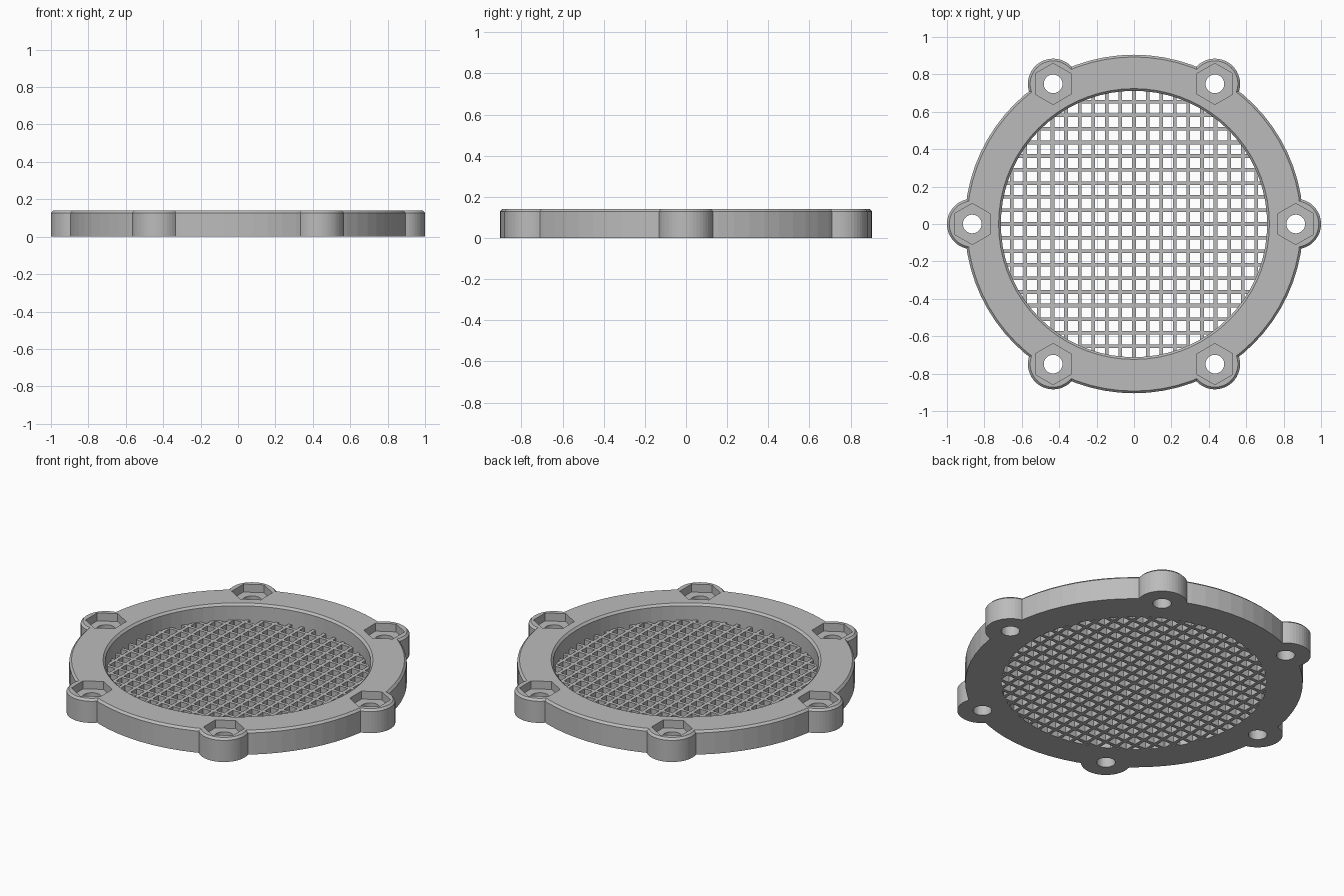
import bpy
import bmesh
from math import cos, sin, pi, radians
from mathutils import Matrix, Vector

if "Cube" in bpy.data.objects:
    bpy.data.objects.remove(bpy.data.objects["Cube"], do_unlink=True)

HEIGHT, CHAMFER = 0.14, 0.012
RING_OUT, RING_IN = 0.905, 0.712
LUG_R, LUG_PITCH = 0.135, 0.865
HEX_R, HEX_DEPTH, BOLT_R = 0.11, 0.047, 0.05
GRILLE_TOP, PITCH, HOLE = 0.045, 0.0727, 0.053
SIDES = 72

grey = bpy.data.materials.new("plain grey")
grey.use_nodes = True
COLOUR = (0.5, 0.5, 0.5, 1)
grey.diffuse_color = COLOUR
grey.node_tree.nodes["Principled BSDF"].inputs["Base Color"].default_value = COLOUR


def finish(bm, name):
    bmesh.ops.recalc_face_normals(bm, faces=bm.faces)
    mesh = bpy.data.meshes.new(name)
    bm.to_mesh(mesh)
    bm.free()
    mesh.materials.append(grey)
    ob = bpy.data.objects.new(name, mesh)
    bpy.context.collection.objects.link(ob)
    return ob


def add_lathe(bm, profile, sides, centre=(0, 0), closed=False, turn=0.0):
    """Spin (radius, z) points round a vertical axis; cap open ends."""
    rings = []
    for r, z in profile:
        rings.append([bm.verts.new((centre[0] + r * cos(2 * pi * i / sides + turn),
                                    centre[1] + r * sin(2 * pi * i / sides + turn), z))
                      for i in range(sides)])
    pairs = list(zip(rings, rings[1:]))
    if closed:
        pairs.append((rings[-1], rings[0]))
    else:
        bm.faces.new(rings[0])
        bm.faces.new(rings[-1])
    for a, b in pairs:
        for i in range(sides):
            j = (i + 1) % sides
            bm.faces.new((a[i], a[j], b[j], b[i]))


def combine(target, tool, operation):
    mod = target.modifiers.new(operation.lower(), 'BOOLEAN')
    mod.operation, mod.solver, mod.object = operation, 'EXACT', tool
    tool.hide_render = True
    bpy.context.view_layer.objects.active = target
    bpy.ops.object.modifier_apply(modifier=mod.name)
    bpy.data.objects.remove(tool, do_unlink=True)


lug_centres = [(LUG_PITCH * cos(radians(a)), LUG_PITCH * sin(radians(a)))
               for a in range(0, 360, 60)]

# Chamfered outer ring
bm = bmesh.new()
add_lathe(bm, [(RING_IN, 0), (RING_OUT, 0), (RING_OUT, HEIGHT - CHAMFER),
               (RING_OUT - CHAMFER, HEIGHT), (RING_IN + CHAMFER, HEIGHT),
               (RING_IN, HEIGHT - CHAMFER)], SIDES, closed=True)
frame = finish(bm, "ring_frame")

# Six chamfered bolt lugs fused to the ring
bm = bmesh.new()
for c in lug_centres:
    add_lathe(bm, [(LUG_R, 0), (LUG_R, HEIGHT - CHAMFER), (LUG_R - CHAMFER, HEIGHT)], 48, c)
combine(frame, finish(bm, "bolt_lugs"), 'UNION')

# Hexagonal nut pockets, then bolt holes
bm = bmesh.new()
for c in lug_centres:
    add_lathe(bm, [(HEX_R, HEIGHT - HEX_DEPTH), (HEX_R, HEIGHT + 0.1)], 6, c, turn=pi / 6)
combine(frame, finish(bm, "nut_pockets"), 'DIFFERENCE')
bm = bmesh.new()
for c in lug_centres:
    add_lathe(bm, [(BOLT_R, -0.1), (BOLT_R, HEIGHT + 0.1)], 32, c)
combine(frame, finish(bm, "bolt_holes"), 'DIFFERENCE')

# Square-hole grille filling the lower part of the opening
bm = bmesh.new()
add_lathe(bm, [(RING_IN, 0), (RING_IN, GRILLE_TOP)], SIDES)
grille = finish(bm, "grille")
bm = bmesh.new()
for i in range(-10, 10):
    for j in range(-10, 10):
        p = Vector(((i + 0.5) * PITCH, (j + 0.5) * PITCH, GRILLE_TOP / 2))
        if p.xy.length < RING_IN + HOLE:
            bmesh.ops.create_cube(bm, size=1, matrix=Matrix.Translation(p)
                                  @ Matrix.Diagonal((HOLE, HOLE, 0.2, 1)))
combine(grille, finish(bm, "grille_holes"), 'DIFFERENCE')
